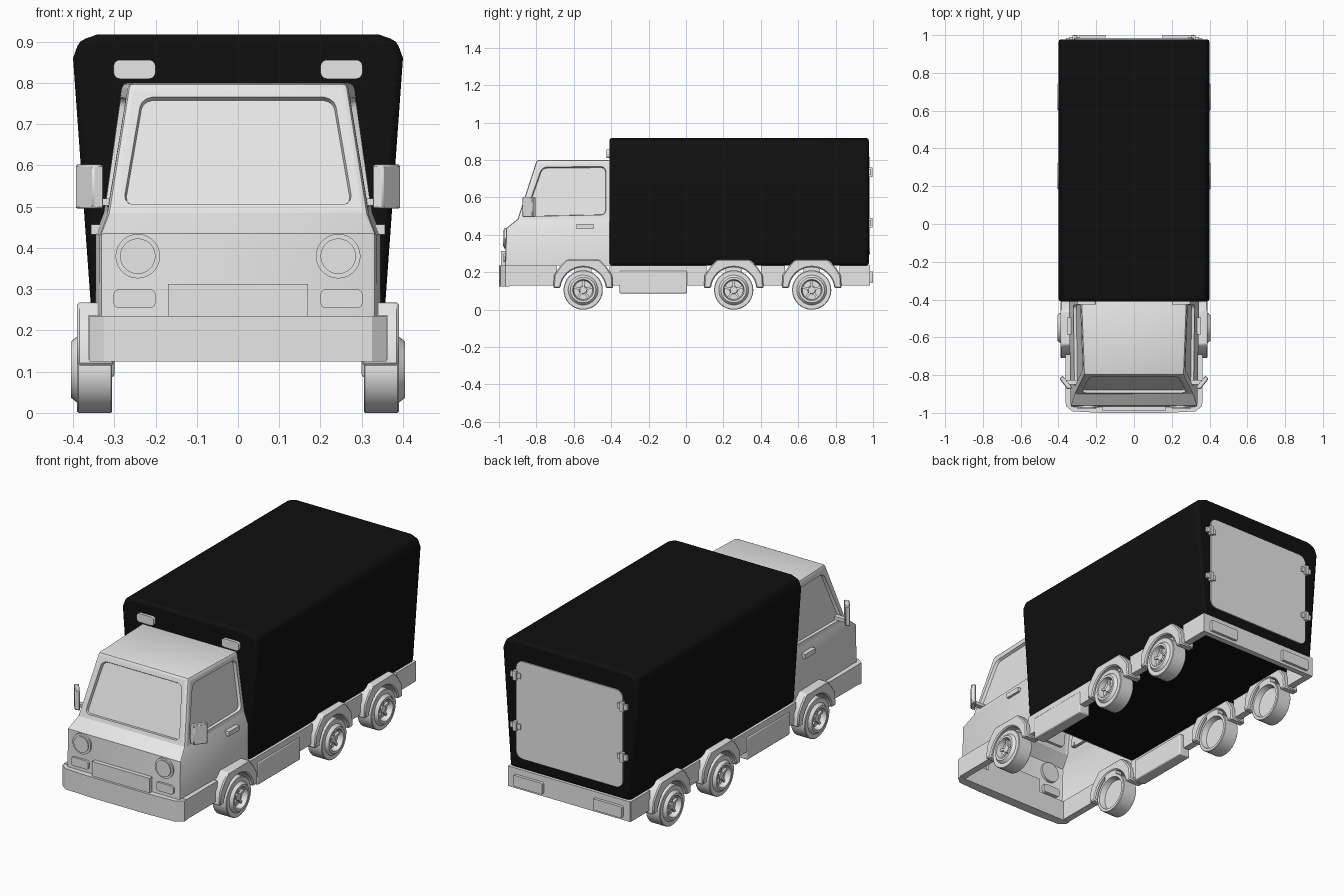
import bpy, bmesh, math
from mathutils import Vector

cube = bpy.data.objects.get("Cube")
if cube:
    bpy.data.objects.remove(cube)


def material(name, value):
    m = bpy.data.materials.new(name)
    m.use_nodes = True
    m.diffuse_color = (value, value, value, 1)
    m.node_tree.nodes["Principled BSDF"].inputs["Base Color"].default_value = (value, value, value, 1)
    return m


GREY = material("light grey", 0.8)
BLACK = material("black", 0.005)


def finish(name, bm, mat=GREY, mirror=False, bevel=0, segments=2):
    """Turn a bmesh into an object, optionally bevelled and mirrored over x."""
    bmesh.ops.recalc_face_normals(bm, faces=bm.faces)
    me = bpy.data.meshes.new(name)
    bm.to_mesh(me)
    bm.free()
    me.materials.append(mat)
    ob = bpy.data.objects.new(name, me)
    bpy.context.collection.objects.link(ob)
    if bevel:
        mod = ob.modifiers.new("soft edges", 'BEVEL')
        mod.width, mod.segments = bevel, segments
        mod.limit_method = 'ANGLE'
    if mirror:
        ob.modifiers.new("other side", 'MIRROR')
    bpy.ops.object.select_all(action='DESELECT')
    ob.select_set(True)
    bpy.context.view_layer.objects.active = ob
    bpy.ops.object.shade_smooth_by_angle(angle=math.radians(30))
    return ob


def prism(name, pts, axis, a, b, **kw):
    """Extrude a flat outline along an axis from a to b."""
    place = {'x': lambda u, v, w: (w, u, v),
             'y': lambda u, v, w: (u, w, v),
             'z': lambda u, v, w: (u, v, w)}[axis]
    bm = bmesh.new()
    low = [bm.verts.new(place(u, v, a)) for u, v in pts]
    high = [bm.verts.new(place(u, v, b)) for u, v in pts]
    bm.faces.new(low)
    bm.faces.new(high)
    for i in range(len(pts)):
        j = (i + 1) % len(pts)
        bm.faces.new((low[i], low[j], high[j], high[i]))
    return finish(name, bm, **kw)


def arc(u, v, r, start, end, n):
    angles = [math.radians(start + (end - start) * i / n) for i in range(n + 1)]
    return [(u + r * math.cos(t), v + r * math.sin(t)) for t in angles]


def rect(u0, v0, u1, v1, r=0):
    if not r:
        return [(u0, v0), (u1, v0), (u1, v1), (u0, v1)]
    return (arc(u0 + r, v0 + r, r, 180, 270, 4) + arc(u1 - r, v0 + r, r, 270, 360, 4)
            + arc(u1 - r, v1 - r, r, 0, 90, 4) + arc(u0 + r, v1 - r, r, 90, 180, 4))


def circle(u, v, r, n=28):
    return arc(u, v, r, 0, 360, n)[:-1]


# Cargo box, slightly wider at the top
half = [(0.355, 0.235), (0.4, 0.86), (0.385, 0.902), (0.34, 0.918)]
prism("cargo_box", half + [(-x, z) for x, z in reversed(half)], 'y', -0.41, 0.978,
      mat=BLACK, bevel=0.015)

# Cab shell: levels of height, front y, front half width, rear half width
levels = [(0.235, -0.968, 0.335, 0.345), (0.435, -0.962, 0.335, 0.345),
          (0.485, -0.9, 0.315, 0.325), (0.8, -0.798, 0.265, 0.28)]
bm = bmesh.new()
rings = [[bm.verts.new(p) for p in ((-wf, y, z), (wf, y, z), (wr, -0.405, z), (-wr, -0.405, z))]
         for z, y, wf, wr in levels]
for lo, hi in zip(rings, rings[1:]):
    for i in range(4):
        j = (i + 1) % 4
        bm.faces.new((lo[i], lo[j], hi[j], hi[i]))
bm.faces.new(rings[-1])
bmesh.ops.recalc_face_normals(bm, faces=bm.faces)
if max(bm.faces, key=lambda f: f.calc_center_median().z).normal.z < 0:
    bmesh.ops.reverse_faces(bm, faces=bm.faces)
soft = [e for e in bm.edges
        if all(v.co.z > 0.79 for v in e.verts) or
        (all(v.co.y < -0.7 for v in e.verts) and abs(e.verts[0].co.z - e.verts[1].co.z) > 0.02)]
bmesh.ops.bevel(bm, geom=soft, offset=0.012, segments=2, profile=0.5, affect='EDGES')

# Recessed windscreen and side windows with rounded corners
bm.normal_update()
panes = [f for f in bm.faces if f.calc_area() > 0.03 and f.calc_center_median().z > 0.55
         and (f.normal.y < -0.8 or abs(f.normal.x) > 0.8)]
bmesh.ops.inset_individual(bm, faces=panes, thickness=0.032)
bmesh.ops.bevel(bm, geom=list({v for f in panes for v in f.verts}), offset=0.025,
                segments=3, profile=0.5, affect='VERTICES')
panes = [f for f in bm.faces if len(f.verts) == 16]
bmesh.ops.inset_individual(bm, faces=panes, thickness=0.004, depth=-0.015)
finish("cab", bm)

# Front bumper with chamfered ends
prism("front_bumper", [(-0.36, -0.945), (-0.36, -0.965), (-0.325, -0.992), (-0.17, -1), (0.17, -1),
                       (0.325, -0.992), (0.36, -0.965), (0.36, -0.945)], 'z', 0.125, 0.235)

# Lower side skirts and rear bumper
for i, (y0, y1) in enumerate([(-0.95, -0.69), (-0.41, 0.11), (0.4, 0.53), (0.82, 0.98)]):
    prism("side_skirt_%d" % i, rect(y0, 0.13, y1, 0.237), 'x', 0.325, 0.362, mirror=True)
prism("rear_bumper", rect(-0.36, 0.13, 0.36, 0.237), 'y', 0.955, 0.985)
prism("rear_light", rect(0.15, 0.145, 0.32, 0.205, 0.006), 'y', 0.98, 1, mirror=True)
prism("side_locker", rect(-0.355, 0.087, 0.005, 0.207), 'x', 0.3, 0.366, mirror=True, bevel=0.006)

# Wheels, spokes and wheel arches
tyre = [(0.335, 0), (0.335, 0.08), (0.305, 0.088), (0.305, 0.102), (0.308, 0.105), (0.387, 0.105),
        (0.39, 0.102), (0.39, 0.08), (0.405, 0.068), (0.405, 0.056), (0.375, 0.05), (0.375, 0.022),
        (0.388, 0.018), (0.388, 0)]
for i, y in enumerate((-0.55, 0.255, 0.672)):
    bm = bmesh.new()
    verts = [bm.verts.new((x, y, 0.105 + r)) for x, r in tyre]
    edges = [bm.edges.new(pair) for pair in zip(verts, verts[1:])]
    bmesh.ops.spin(bm, geom=verts + edges, cent=(0, y, 0.105), axis=(1, 0, 0),
                   angle=math.tau, steps=32)
    bmesh.ops.remove_doubles(bm, verts=bm.verts, dist=0.0002)
    finish("wheel_%d" % i, bm, mirror=True)
    for k in range(5):
        t = math.tau * k / 5 + math.pi / 2
        d, s = Vector((math.cos(t), math.sin(t))), Vector((-math.sin(t), math.cos(t))) * 0.006
        c = Vector((y, 0.105))
        pts = [c + d * 0.012 - s, c + d * 0.052 - s, c + d * 0.052 + s, c + d * 0.012 + s]
        prism("wheel_spoke_%d_%d" % (i, k), [tuple(p) for p in pts], 'x', 0.37, 0.386, mirror=True)
    outer = [(-0.16, 0.115), (-0.155, 0.185), (-0.125, 0.23), (-0.088, 0.268)]
    outer += [(-u, v) for u, v in reversed(outer)]
    prism("wheel_arch_%d" % i, [(y + u, v) for u, v in outer] + arc(y, 0.105, 0.122, 5, 175, 16),
          'x', 0.3, 0.39, mirror=True, bevel=0.006, segments=1)
    prism("arch_bracket_%d" % i, rect(y - 0.045, 0.195, y + 0.045, 0.235), 'x', 0.305, 0.34, mirror=True)

# Front lamps and plate
prism("headlight_ring", circle(0.243, 0.38, 0.054), 'y', -0.972, -0.95, mirror=True)
prism("headlight", circle(0.243, 0.38, 0.043), 'y', -0.978, -0.95, mirror=True)
prism("indicator", rect(0.2, 0.254, 0.302, 0.3, 0.014), 'y', -0.977, -0.95, mirror=True)
prism("front_plate", rect(-0.17, 0.232, 0.17, 0.313), 'y', -0.988, -0.95)
prism("marker_light", rect(0.2, 0.81, 0.302, 0.856, 0.016), 'y', -0.425, -0.4, mirror=True)

# Mirrors and door handles
prism("mirror_arm", rect(-0.85, 0.503, -0.825, 0.52), 'x', 0.295, 0.36, mirror=True)
prism("mirror", [(0.325, -0.868), (0.352, -0.875), (0.395, -0.82), (0.378, -0.802)], 'z', 0.495, 0.602,
      mirror=True, bevel=0.004, segments=1)
prism("door_handle", rect(-0.585, 0.432, -0.495, 0.457), 'x', 0.32, 0.356, mirror=True)

# Rear door and hinges
prism("rear_door", rect(-0.315, 0.295, 0.315, 0.815, 0.04), 'y', 0.97, 0.984)
for i, z in enumerate((0.465, 0.735)):
    prism("door_hinge_%d" % i, rect(0.285, z - 0.014, 0.345, z + 0.014), 'y', 0.97, 0.99, mirror=True)
    prism("hinge_pin_%d" % i, rect(0.305, z - 0.025, 0.325, z + 0.025), 'y', 0.97, 0.997, mirror=True)
